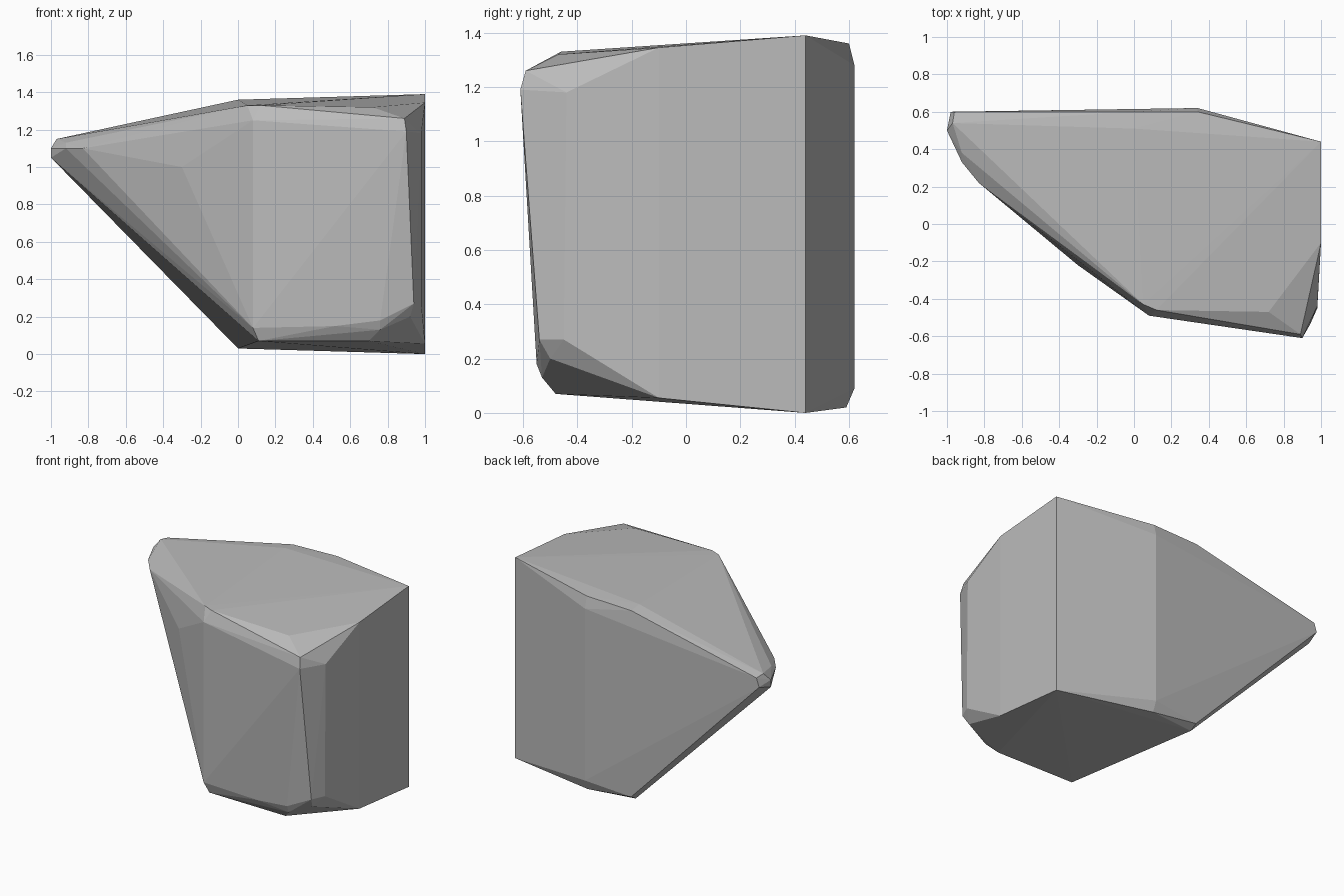
import bpy
import bmesh
import math

# Remove the default cube
default_cube = bpy.data.objects.get("Cube")
if default_cube is not None:
    bpy.data.objects.remove(default_cube, do_unlink=True)


def make_material(name, color):
    """Create one plain flat material."""
    material = bpy.data.materials.new(name)
    material.use_nodes = True
    material.diffuse_color = color
    shader = next(node for node in material.node_tree.nodes
                  if node.type == "BSDF_PRINCIPLED")
    shader.inputs["Base Color"].default_value = color
    shader.inputs["Roughness"].default_value = 0.9
    return material


def make_hull(name, corner_groups, material):
    """Wrap a faceted convex stone around groups of chipped corners."""
    mesh = bpy.data.meshes.new(name)
    stone = bpy.data.objects.new(name, mesh)
    bpy.context.collection.objects.link(stone)

    bm = bmesh.new()
    for group in corner_groups:
        for corner in group:
            bm.verts.new(corner)
    hull = bmesh.ops.convex_hull(bm, input=bm.verts[:])
    buried = set(hull["geom_interior"] + hull["geom_unused"])
    loose = [v for v in bm.verts if v in buried or not v.link_faces]
    bmesh.ops.delete(bm, geom=loose, context="VERTS")

    # Merge facets that are almost level with each other
    bmesh.ops.dissolve_limit(bm, angle_limit=math.radians(1),
                             verts=bm.verts[:], edges=bm.edges[:])
    bmesh.ops.recalc_face_normals(bm, faces=bm.faces[:])
    for face in bm.faces:
        face.smooth = False
    bm.to_mesh(mesh)
    bm.free()
    mesh.materials.append(material)
    return stone


# Sharp vertical edge at the back of the left side
left_back_edge = [(1, .44, 0), (1, .44, 1.39)]

# Worn upper and lower rims of the back wall
back_rim = [
    (.34, .6, 1.36), (.34, .62, 1.28), (0, .51, 1.36), (0, .6, 1.35),
    (0, .61, 1.27), (.34, .62, .09), (.34, .59, .02),
    (0, .6, .06), (0, .55, .03),
]

# Blunt overhanging tip on the right
tip = [
    (-.96, .6, 1.14), (-.98, .6, 1.08), (-1, .5, 1.05), (-1, .5, 1.1),
    (-.97, .54, 1.15), (-.92, .38, 1.13), (-.92, .33, 1.1),
    (-.83, .22, 1.1), (-.3, -.22, 1),
]

# Chipped upper rim of the front wall
front_top = [
    (.05, -.43, 1.33), (.12, -.46, 1.33), (.08, -.49, 1.25),
    (.72, -.47, 1.32), (.89, -.59, 1.26), (.9, -.61, 1.19),
]

# Chipped lower rim of the front wall
front_bottom = [
    (.08, -.49, .14), (.11, -.47, .07), (.7, -.48, .07),
    (.52, -.53, .15), (.76, -.55, .18), (.76, -.53, .13), (.92, -.5, .2),
    (.94, -.54, .27),
]

# Front border of the flat left side
left_border = [(1, -.1, 1.345), (.98, -.44, 1.18),
               (.98, -.45, .27), (1, -.1, .055)]

stone_grey = make_material("stone_grey", (.5, .5, .5, 1))
make_hull("boulder",
          [left_back_edge, back_rim, tip, front_top, front_bottom, left_border],
          stone_grey)
